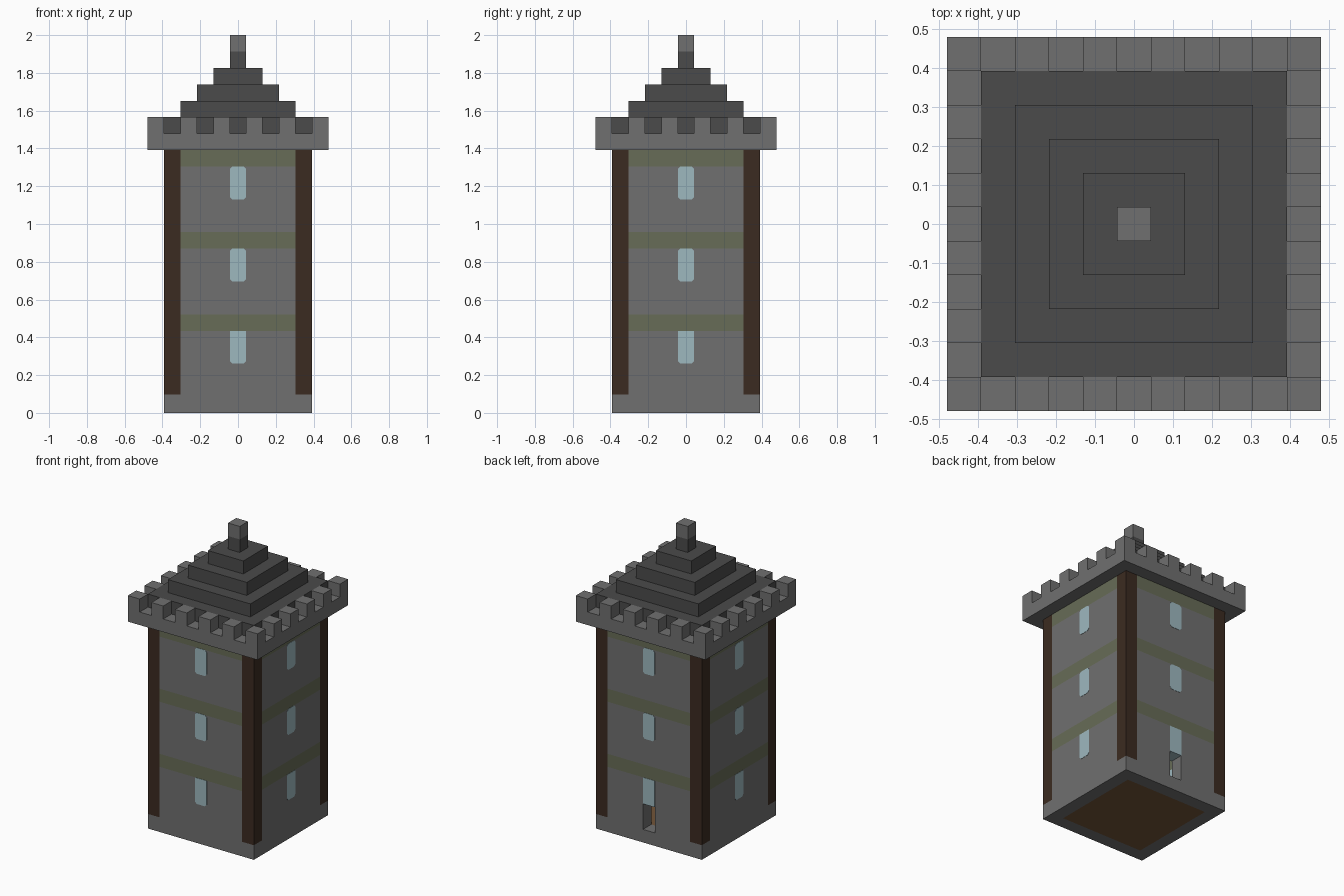
import bpy
import bmesh
import math
from mathutils import Matrix, Vector

cube = bpy.data.objects.get("Cube")
if cube:
    bpy.data.objects.remove(cube, do_unlink=True)

U = 2 / 23  # one block


def material(name, rgb):
    mat = bpy.data.materials.new(name)
    mat.use_nodes = True
    mat.diffuse_color = (*rgb, 1)
    mat.node_tree.nodes["Principled BSDF"].inputs["Base Color"].default_value = (*rgb, 1)
    return mat


STONE = material("grey stone", (0.162, 0.162, 0.162))
SLATE = material("dark slate", (0.07, 0.07, 0.07))
MOSS = material("mossy stone", (0.136, 0.15, 0.095))
WOOD = material("dark wood", (0.044, 0.024, 0.015))
PLANK = material("floor planks", (0.17, 0.09, 0.04))
GLASS = material("pale glass", (0.337, 0.479, 0.521))


def finish(name, bm, mat):
    """Scale block units to the model and make an object."""
    bmesh.ops.scale(bm, vec=(U, U, U), verts=bm.verts)
    bmesh.ops.recalc_face_normals(bm, faces=bm.faces)
    mesh = bpy.data.meshes.new(name)
    bm.to_mesh(mesh)
    bm.free()
    mesh.materials.append(mat)
    obj = bpy.data.objects.new(name, mesh)
    bpy.context.collection.objects.link(obj)
    return obj


def box(bm, x, y, z, turn=0):
    """Box from (low, high) ranges, turned by quarter turns about z."""
    rot = Matrix.Rotation(turn * math.pi / 2, 4, "Z")
    lo, hi = Vector((x[0], y[0], z[0])), Vector((x[1], y[1], z[1]))
    place = rot @ Matrix.Translation((lo + hi) / 2) @ Matrix.Diagonal((*(hi - lo), 1))
    bmesh.ops.create_cube(bm, size=1, matrix=place)


def pane(bm, low, high, turn, cut_top):
    """Glass block with clipped corners, a hair proud of the wall."""
    c, t = 0.15, 0.15 if cut_top else 0
    points = [(-0.5 + c, low), (0.5 - c, low), (0.5, low + c), (0.5, high - t)]
    if cut_top:
        points += [(0.5 - t, high), (-0.5 + t, high)]
    points += [(-0.5, high - t), (-0.5, low + c)]
    rot = Matrix.Rotation(turn * math.pi / 2, 4, "Z")
    face = bm.faces.new([bm.verts.new(rot @ Vector((x, -4.52, z))) for x, z in points])
    made = bmesh.ops.extrude_face_region(bm, geom=[face])["geom"]
    verts = [v for v in made if isinstance(v, bmesh.types.BMVert)]
    bmesh.ops.translate(bm, vec=rot @ Vector((0, 1.04, 0)), verts=verts)


BACK = 2
WALL = (-4.5, -3.5)

# Foundation ring, with low pads under the posts
bm = bmesh.new()
for side in range(4):
    box(bm, (-4.5, 3.5), WALL, (0, 1), side)
    box(bm, WALL, WALL, (1, 1.12), side)
finish("foundation", bm, STONE)

# Plank floor
bm = bmesh.new()
box(bm, (-3.5, 3.5), (-3.5, 3.5), (0, 1))
finish("floor", bm, PLANK)

# Corner posts
bm = bmesh.new()
for side in range(4):
    box(bm, WALL, WALL, (1.12, 16), side)
finish("corner_posts", bm, WOOD)

# Stone walls, with a doorway at the back
bm = bmesh.new()
for side in range(4):
    for low in (1, 6, 11):
        if side == BACK and low == 1:
            box(bm, (-3.5, -0.5), WALL, (1, 5), side)
            box(bm, (0.5, 3.5), WALL, (1, 5), side)
            box(bm, (-0.5, 0.5), WALL, (3, 5), side)
        else:
            box(bm, (-3.5, 3.5), WALL, (low, low + 4), side)
finish("walls", bm, STONE)

# Mossy bands
bm = bmesh.new()
for side in range(4):
    for low in (5, 10, 15):
        box(bm, (-3.5, 3.5), WALL, (low, low + 1), side)
finish("mossy_bands", bm, MOSS)

# Windows, and the glass lintel over the doorway
bm = bmesh.new()
for side in range(4):
    for low in (3, 8, 13):
        pane(bm, low, low + 2, side, cut_top=low > 3)
box(bm, (-0.5, 0.5), (-4.52, -3.48), (2.97, 3.3), BACK)
finish("windows", bm, GLASS)

# Overhanging crown with battlements
bm = bmesh.new()
box(bm, (-5.5, 5.5), (-5.5, 5.5), (16, 17))
for side in range(4):
    for i in range(0, 10, 2):
        box(bm, (i - 5.5, i - 4.5), (-5.5, -4.5), (17, 18), side)
finish("battlements", bm, STONE)

# Stepped roof
bm = bmesh.new()
for step in range(5):
    half = 4.5 - step
    box(bm, (-half, half), (-half, half), (17 + step, 18 + step))
finish("stepped_roof", bm, SLATE)

# Finial
bm = bmesh.new()
box(bm, (-0.5, 0.5), (-0.5, 0.5), (22, 23))
finish("finial", bm, STONE)
